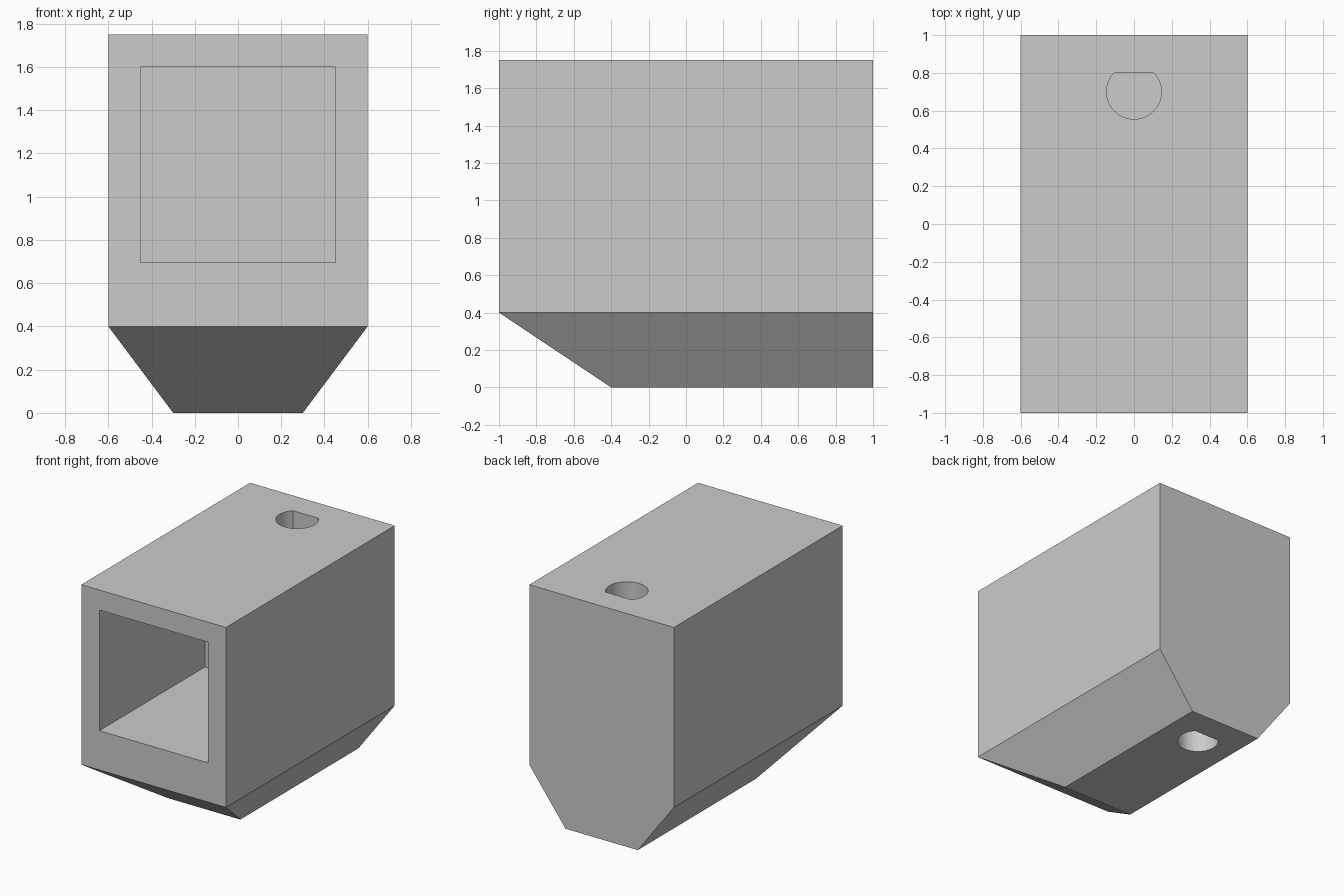
import bpy
import bmesh
import math

if "Cube" in bpy.data.objects:
    bpy.data.objects.remove(bpy.data.objects["Cube"], do_unlink=True)

grey = bpy.data.materials.new("plain grey")
grey.use_nodes = True
colour = (0.6, 0.6, 0.6, 1)
grey.diffuse_color = colour
grey.node_tree.nodes["Principled BSDF"].inputs["Base Color"].default_value = colour


def loft(name, rings):
    """Closed solid through a stack of horizontal rings of points."""
    bm = bmesh.new()
    loops = [[bm.verts.new(p) for p in ring] for ring in rings]
    bm.faces.new(loops[0][::-1])
    bm.faces.new(loops[-1])
    n = len(loops[0])
    for low, high in zip(loops, loops[1:]):
        for i in range(n):
            j = (i + 1) % n
            bm.faces.new((low[i], low[j], high[j], high[i]))
    bmesh.ops.recalc_face_normals(bm, faces=bm.faces)
    mesh = bpy.data.meshes.new(name)
    bm.to_mesh(mesh)
    bm.free()
    mesh.materials.append(grey)
    obj = bpy.data.objects.new(name, mesh)
    bpy.context.collection.objects.link(obj)
    return obj


def rectangle(half_width, front, back, z):
    return [(-half_width, front, z), (half_width, front, z),
            (half_width, back, z), (-half_width, back, z)]


def d_profile(z, radius=0.145, centre=0.7, flat=0.8, steps=48):
    """Circle cut off by a flat on its rear side."""
    start = math.asin((flat - centre) / radius)
    sweep = math.pi + 2 * start
    angles = [math.pi - start + sweep * i / steps for i in range(steps + 1)]
    return [(radius * math.cos(a), centre + radius * math.sin(a), z) for a in angles]


# Block with a tapered underside, flush at the back
body = loft("housing", [rectangle(0.3, -0.4, 1, 0),
                        rectangle(0.6, -1, 1, 0.4),
                        rectangle(0.6, -1, 1, 1.75)])

# Square pocket in the front and blind D-shaped sockets above and below
cutters = [
    loft("pocket_cutter", [rectangle(0.45, -1.2, 0.25, z) for z in (0.695, 1.6)]),
    loft("top_socket_cutter", [d_profile(z) for z in (1.35, 1.9)]),
    loft("bottom_socket_cutter", [d_profile(z) for z in (-0.15, 0.4)]),
]
for cutter in cutters:
    cut = body.modifiers.new(cutter.name, "BOOLEAN")
    cut.operation = "DIFFERENCE"
    cut.solver = "EXACT"
    cut.object = cutter
    cutter.hide_render = True

# Apply the cuts, then smooth only the round socket walls
bpy.ops.object.select_all(action="DESELECT")
body.select_set(True)
bpy.context.view_layer.objects.active = body
for cutter in cutters:
    bpy.ops.object.modifier_apply(modifier=cutter.name)
    bpy.data.objects.remove(cutter, do_unlink=True)
bpy.ops.object.shade_smooth_by_angle(angle=math.radians(25))
